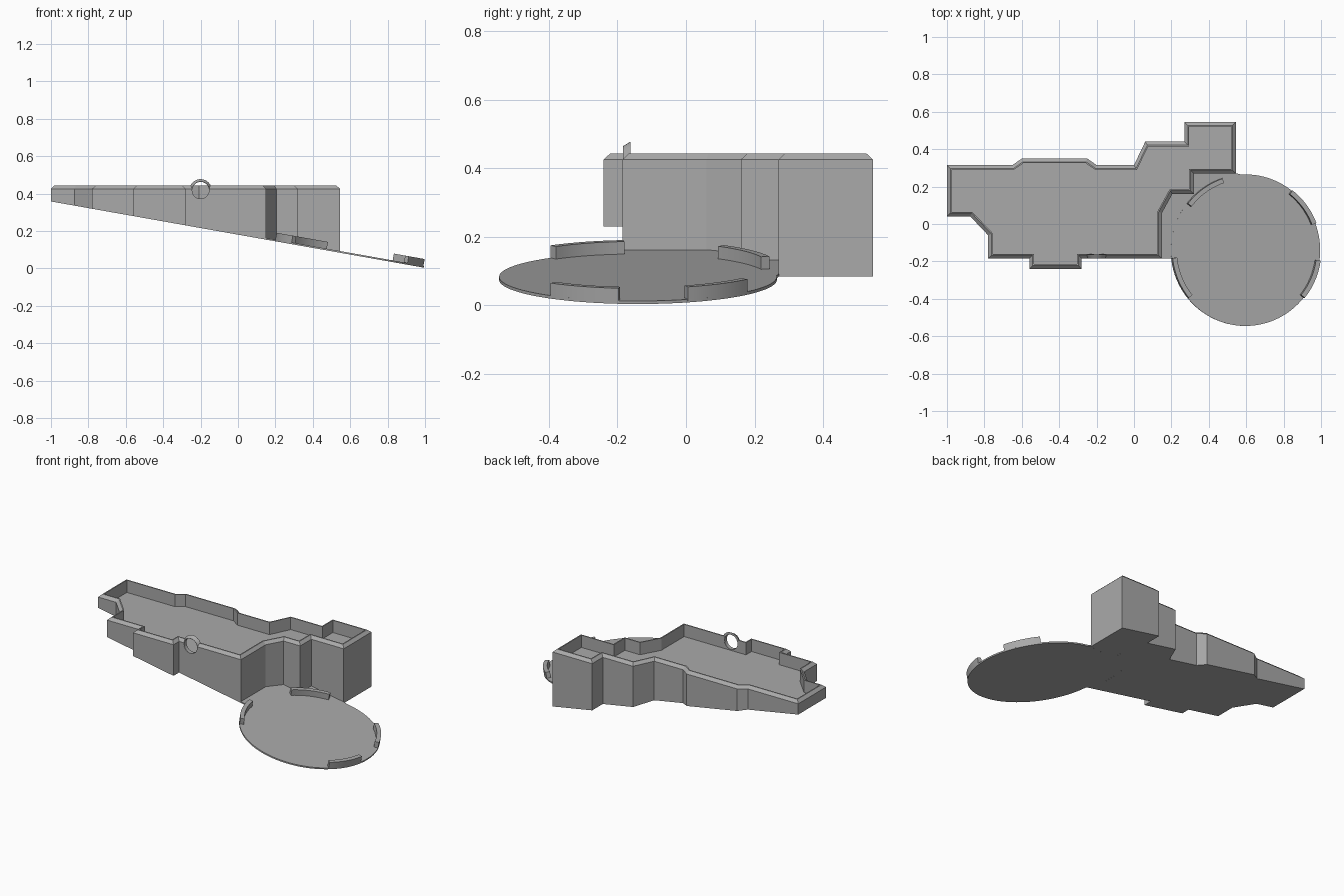
import bpy, bmesh, math
from mathutils import Vector, Matrix

if "Cube" in bpy.data.objects:
    bpy.data.objects.remove(bpy.data.objects["Cube"])

grey = bpy.data.materials.new("plain_grey")
grey.diffuse_color = (0.40, 0.40, 0.40, 1)
grey.use_nodes = True
grey.node_tree.nodes["Principled BSDF"].inputs["Base Color"].default_value = grey.diffuse_color

SLOPE = -0.1775


def base_z(x):
    """Height of the sloping underside."""
    return 0.18 + SLOPE * x


def make(name, rings, closed_loft=False):
    """Skin a stack of equal-length point rings; cap the ends unless the loft closes on itself."""
    bm = bmesh.new()
    vs = [[bm.verts.new(p) for p in r] for r in rings]
    n = len(rings[0])
    pairs = list(zip(vs, vs[1:])) + ([(vs[-1], vs[0])] if closed_loft else [])
    for a, b in pairs:
        for i in range(n):
            j = (i + 1) % n
            bm.faces.new((a[i], a[j], b[j], b[i]))
    if not closed_loft:
        bm.faces.new(vs[0])
        bm.faces.new(vs[-1])
    bmesh.ops.recalc_face_normals(bm, faces=bm.faces)
    me = bpy.data.meshes.new(name)
    bm.to_mesh(me)
    bm.free()
    me.materials.append(grey)
    ob = bpy.data.objects.new(name, me)
    bpy.context.collection.objects.link(ob)
    return ob


def smooth(ob):
    bpy.ops.object.select_all(action='DESELECT')
    ob.select_set(True)
    bpy.context.view_layer.objects.active = ob
    bpy.ops.object.shade_smooth_by_angle(angle=math.radians(30))


def inset(poly, d):
    """Mitred inward offset of a clockwise outline."""
    out = []
    for i, p in enumerate(poly):
        p = Vector(p)
        a = (p - Vector(poly[i - 1])).normalized()
        b = (Vector(poly[(i + 1) % len(poly)]) - p).normalized()
        na, nb = Vector((a.y, -a.x)), Vector((b.y, -b.x))
        out.append(p + (na + nb) * d / (1 + na.dot(nb)))
    return out


def level(poly, z):
    return [(p[0], p[1], z) for p in poly]


# tray: level floor and rim, sloping underside
outline = [(-1, 0.315), (-0.65, 0.315), (-0.6, 0.35), (-0.25, 0.35), (-0.2, 0.315), (0, 0.315),
           (0.06, 0.44), (0.27, 0.44), (0.27, 0.545), (0.545, 0.545), (0.545, 0.27), (0.32, 0.27),
           (0.32, 0.16), (0.205, 0.16), (0.15, 0.06), (0.15, -0.185), (-0.28, -0.185), (-0.28, -0.24),
           (-0.56, -0.24), (-0.56, -0.185), (-0.78, -0.185), (-0.78, -0.06), (-0.875, 0.04), (-1, 0.04)]
tray = make("tray", [[(x, y, base_z(x)) for x, y in outline],
                     level(outline, 0.425),
                     level(inset(outline, 0.018), 0.442),
                     level(inset(outline, 0.025), 0.442),
                     level(inset(outline, 0.025), 0.365)])

# round hole through the front wall, with a bevelled eyelet
HX, HZ = -0.2, 0.417


def circle(r, y, n=32):
    return [(HX + r * math.cos(2 * math.pi * i / n), y, HZ + r * math.sin(2 * math.pi * i / n))
            for i in range(n)]


cutter = make("hole_cutter", [circle(0.046, -0.25), circle(0.046, -0.1)])
cutter.hide_render = True
cut = tray.modifiers.new("hole", 'BOOLEAN')
cut.object = cutter
cut.solver = 'EXACT'
bpy.context.view_layer.objects.active = tray
bpy.ops.object.modifier_apply(modifier="hole")
bpy.data.objects.remove(cutter)
eyelet = make("eyelet", [circle(0.045, -0.184), circle(0.047, -0.184),
                         circle(0.060, -0.162), circle(0.045, -0.162)], True)
smooth(eyelet)

# tilted disc, lying in the plane of the underside
CX, CY, R, T = 0.595, -0.14, 0.405, 0.009
tilt = Matrix.Translation((CX, CY, base_z(CX))) @ Matrix.Rotation(-math.atan(SLOPE), 4, 'Y')


def disc_ring(r, z, n=96):
    return [tilt @ Vector((r * math.cos(2 * math.pi * i / n), r * math.sin(2 * math.pi * i / n), z))
            for i in range(n)]


smooth(make("disc", [disc_ring(R, 0), disc_ring(R, T)]))

# web filling the gap between tray and disc
web = [(0.14, -0.185), (0.3, -0.185), (CX, CY), (CX, 0.26), (0.54, 0.272), (0.31, 0.272),
       (0.31, 0.17), (0.19, 0.17), (0.14, 0.06)]
make("web", [[(x, y, base_z(x) + h) for x, y in web] for h in (0.0003, T - 0.0006)])

# four curved retaining lips on the disc
for name, a0, a1 in (("lip_back_left", 109, 142), ("lip_front_left", 186, 219),
                     ("lip_front_right", -39, -8), ("lip_back_right", 21, 52)):
    sections = []
    for i in range(13):
        a = math.radians(a0 + (a1 - a0) * i / 12)
        sections.append([tilt @ Vector((r * math.cos(a), r * math.sin(a), z))
                         for r, z in ((R, 0.004), (R, 0.046), (R - 0.025, 0.046), (R - 0.025, 0.004))])
    smooth(make(name, sections))
